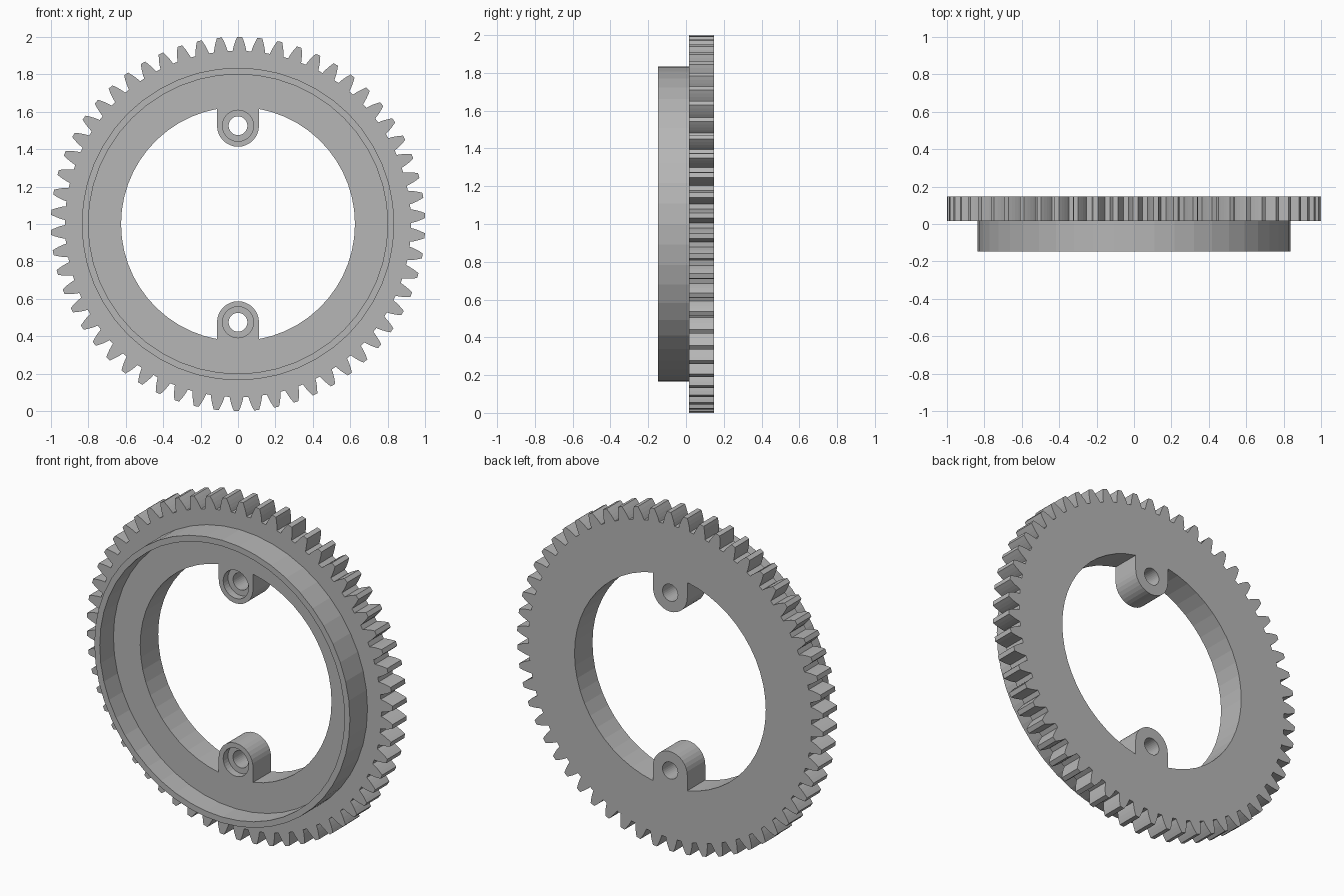
import bpy, bmesh
from math import pi, sin, cos, tan, acos, asin, radians

cube = bpy.data.objects.get("Cube")
if cube:
    bpy.data.objects.remove(cube, do_unlink=True)

TEETH = 58
TIP, PITCH, ROOT = 1.0, 0.967, 0.925
BACK, STEP, FLOOR, FRONT = 0.148, 0.016, -0.02, -0.148
BORE, LUG, LUG_Z = 0.625, 0.112, 0.525

grey = bpy.data.materials.new("plain grey")
grey.use_nodes = True
colour = (0.47, 0.47, 0.47, 1)
grey.diffuse_color = colour
grey.node_tree.nodes["Principled BSDF"].inputs["Base Color"].default_value = colour


def prism(name, outline, y0, y1):
    """Extrude an (x, z) outline, centred on the gear axis, from y0 to y1."""
    bm = bmesh.new()
    face = bm.faces.new([bm.verts.new((x, y0, z + 1)) for x, z in outline])
    ext = bmesh.ops.extrude_face_region(bm, geom=[face])
    verts = [v for v in ext["geom"] if isinstance(v, bmesh.types.BMVert)]
    bmesh.ops.translate(bm, verts=verts, vec=(0, y1 - y0, 0))
    bmesh.ops.recalc_face_normals(bm, faces=bm.faces)
    mesh = bpy.data.meshes.new(name)
    bm.to_mesh(mesh)
    bm.free()
    mesh.materials.append(grey)
    obj = bpy.data.objects.new(name, mesh)
    bpy.context.collection.objects.link(obj)
    return obj


def circle(r, n=48, z=0.0):
    return [(r * cos(2 * pi * i / n), z + r * sin(2 * pi * i / n)) for i in range(n)]


def combine(body, tool, operation):
    """Apply a boolean and discard the tool."""
    mod = body.modifiers.new("combine", 'BOOLEAN')
    mod.operation, mod.solver, mod.object = operation, 'EXACT', tool
    bpy.context.view_layer.objects.active = body
    bpy.ops.object.modifier_apply(modifier=mod.name)
    bpy.data.objects.remove(tool, do_unlink=True)


def involute(a):
    return tan(a) - a


def gear_outline():
    """Involute tooth flanks repeated around the wheel."""
    pressure = radians(20)
    base = PITCH * cos(pressure)
    flank = []
    for i in range(5):
        r = ROOT + (TIP - ROOT) * i / 4
        flank.append((r, pi / (2 * TEETH) + involute(pressure) - involute(acos(base / r))))
    tooth = [(r, -a) for r, a in flank] + [(r, a) for r, a in reversed(flank)]
    pts = []
    for t in range(TEETH):
        mid = 2 * pi * t / TEETH + radians(0.5)
        pts += [(r * sin(mid + a), r * cos(mid + a)) for r, a in tooth]
    return pts


def bore_outline():
    """Round opening with a rounded lug reaching in at top and bottom."""
    half = [(LUG * cos(a), LUG_Z + LUG * sin(a))
            for a in (pi + pi * i / 16 for i in range(17))]
    start = asin(LUG / BORE)
    for i in range(25):
        a = start + (pi - 2 * start) * i / 24
        half.append((BORE * sin(a), BORE * cos(a)))
    return half + [(-x, -z) for x, z in half]


# Toothed wheel with the raised front collar
gear = prism("gear_ring", gear_outline(), STEP, BACK)
combine(gear, prism("collar", circle(0.835), FRONT, STEP + 0.05), 'UNION')

# Shallow recess inside the collar, then the central opening
combine(gear, prism("recess", circle(0.80), FRONT - 0.1, FLOOR), 'DIFFERENCE')
combine(gear, prism("opening", bore_outline(), -0.4, 0.4), 'DIFFERENCE')

# Counterbored screw holes in both lugs
for z in (LUG_Z, -LUG_Z):
    combine(gear, prism("screw_hole", circle(0.05, 32, z), -0.4, 0.4), 'DIFFERENCE')
    combine(gear, prism("counterbore", circle(0.083, 32, z), -0.4, FLOOR + 0.045), 'DIFFERENCE')
